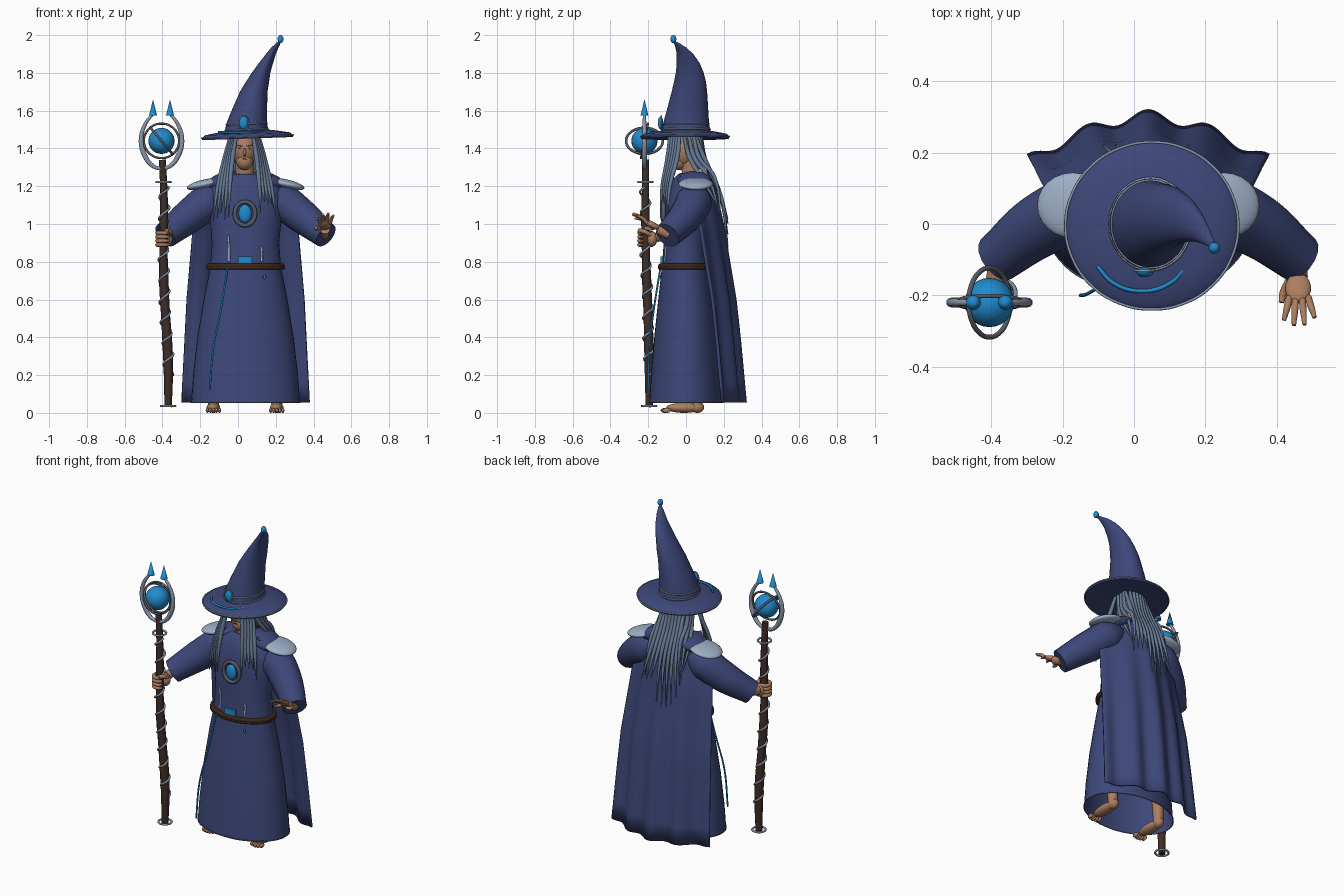
import bpy, bmesh, math, random
from math import sin, cos, pi
from mathutils import Vector, Matrix

random.seed(4)
if "Cube" in bpy.data.objects:
    bpy.data.objects.remove(bpy.data.objects["Cube"], do_unlink=True)


def mat(name, *rgb):
    m = bpy.data.materials.new(name)
    m.use_nodes = True
    m.diffuse_color = (*rgb, 1)
    m.node_tree.nodes["Principled BSDF"].inputs["Base Color"].default_value = (*rgb, 1)
    return m


NAVY = mat("navy cloth", .047, .064, .19)
BLUE = mat("bright blue", .015, .26, .62)
PALE = mat("pale cloth", .34, .43, .57)
HAIR = mat("grey blue hair", .13, .19, .29)
METAL = mat("grey metal", .25, .31, .41)
DARK = mat("dark metal", .09, .105, .13)
SKIN = mat("skin", .41, .21, .12)
WOOD = mat("dark wood", .05, .027, .02)
LEATHER = mat("brown leather", .045, .019, .009)
CX = .04  # body centre line


def finish(name, bm, material, angle=45):
    me = bpy.data.meshes.new(name)
    bmesh.ops.recalc_face_normals(bm, faces=bm.faces)
    bm.to_mesh(me)
    bm.free()
    ob = bpy.data.objects.new(name, me)
    bpy.context.collection.objects.link(ob)
    me.materials.append(material)
    bpy.ops.object.select_all(action='DESELECT')
    ob.select_set(True)
    bpy.context.view_layer.objects.active = ob
    bpy.ops.object.shade_smooth_by_angle(angle=math.radians(angle))
    return ob


def loft(name, rings, material, segs=40, caps=(False, False), tilt=0.0):
    """Skin elliptical rings given as (cx, cy, z, rx, ry)."""
    bm = bmesh.new()
    loops = []
    for cx, cy, z, rx, ry in rings:
        loops.append([bm.verts.new((cx + rx * cos(2 * pi * i / segs), cy + ry * sin(2 * pi * i / segs),
                                    z + tilt * rx * cos(2 * pi * i / segs))) for i in range(segs)])
    for a, b in zip(loops, loops[1:]):
        for i in range(segs):
            j = (i + 1) % segs
            bm.faces.new((a[i], a[j], b[j], b[i]))
    for cap, loop in zip(caps, (loops[0], loops[-1])):
        if cap:
            bm.faces.new(loop)
    return finish(name, bm, material)


def tube(name, pts, r, material, radii=None, closed=False, res=3, steps=6):
    cu = bpy.data.curves.new(name, 'CURVE')
    cu.dimensions = '3D'
    cu.bevel_depth, cu.bevel_resolution, cu.resolution_u = r, res, steps
    cu.use_fill_caps = True
    sp = cu.splines.new('BEZIER')
    sp.bezier_points.add(len(pts) - 1)
    for i, (bp, p) in enumerate(zip(sp.bezier_points, pts)):
        bp.co = p
        bp.handle_left_type = bp.handle_right_type = 'AUTO'
        bp.radius = radii[i] if radii else 1
    sp.use_cyclic_u = closed
    cu.materials.append(material)
    ob = bpy.data.objects.new(name, cu)
    bpy.context.collection.objects.link(ob)
    return ob


def ring(name, c, rx, ry, r, material, rot=(0, 0, 0), n=12):
    ob = tube(name, [(rx * cos(2 * pi * i / n), ry * sin(2 * pi * i / n), 0) for i in range(n)],
              r, material, closed=True)
    ob.location, ob.rotation_euler = c, rot


def ball(name, c, s, material, rot=(0, 0, 0)):
    bm = bmesh.new()
    bmesh.ops.create_uvsphere(bm, u_segments=24, v_segments=14, radius=1)
    bmesh.ops.scale(bm, vec=s, verts=bm.verts)
    ob = finish(name, bm, material, 60)
    ob.location, ob.rotation_euler = c, rot


def cone(name, c, r, h, material):
    bm = bmesh.new()
    bmesh.ops.create_cone(bm, cap_ends=True, segments=16, radius1=r, radius2=0, depth=h)
    finish(name, bm, material).location = c


# Robe and belt
loft("robe", [(CX, 0, .055, .288, .195), (CX, 0, .2, .278, .185), (CX, 0, .4, .255, .168),
              (CX, 0, .6, .222, .147), (CX, -.003, .77, .188, .125), (CX, 0, .9, .178, .118),
              (CX, .005, 1.03, .19, .12), (CX, .015, 1.13, .2, .12), (CX, .03, 1.2, .19, .112),
              (CX, .035, 1.24, .145, .1), (CX, .035, 1.265, .09, .075)], NAVY)
ring("hem_trim", (CX, 0, .055), .288, .195, .003, DARK)
ring("belt", (CX, -.005, .777), .193, .128, .015, LEATHER)
ring("belt_cord", (CX, -.005, .768), .2, .135, .009, LEATHER)
bm = bmesh.new()
bmesh.ops.create_cube(bm, size=1, matrix=Matrix.Translation((.037, -.128, .81)) @ Matrix.Diagonal((.075, .016, .036, 1)))
finish("buckle", bm, BLUE)
tube("hanging_cord", [(-.055, -.135, .77), (-.09, -.17, .55), (-.13, -.195, .35), (-.15, -.2, .12)], .005, BLUE)
ball("belt_bead", (.14, -.135, .72), (.007, .005, .011), BLUE)
for x, top in ((-.047, .94), (.125, .88)):
    tube("robe_stitch", [(x, -.113, .8), (x, -.108, .86), (x - .004, -.11, top)], .006, PALE)

# Chest medallion
ball("chest_gem", (.037, -.12, 1.055), (.034, .018, .048), BLUE)
ring("gem_ring", (.037, -.118, 1.055), .054, .062, .011, DARK, (pi / 2, 0, 0))

# Cape with folds that deepen toward the hem
bm = bmesh.new()
NU, NV = 56, 20
profile = [(1.265, .12, .09), (1.2, .21, .15), (1.0, .275, .19), (.6, .31, .25), (.055, .338, .3)]
grid = []
for j in range(NV + 1):
    t = j / NV * (len(profile) - 1)
    k = min(int(t), len(profile) - 2)
    z, w, back = Vector(profile[k]).lerp(Vector(profile[k + 1]), t - k)
    fold = .016 * min(1, (1.27 - z) / .9)
    row = []
    for i in range(NU + 1):
        u = 2 * i / NU - 1
        y = back - .125 * abs(u) ** 1.6 + fold * cos(u * 4 * pi)
        row.append(bm.verts.new((CX + w * u, y, z)))
    grid.append(row)
for a, b in zip(grid, grid[1:]):
    for i in range(NU):
        bm.faces.new((a[i], a[i + 1], b[i + 1], b[i]))
cape = finish("cape", bm, NAVY)
mod = cape.modifiers.new("thickness", 'SOLIDIFY')
mod.thickness, mod.offset = .012, 0

# Sleeves and shoulder pads
for side, s in (("left", 1), ("right", -1)):
    tube(side + "_sleeve", [(CX + s * .1, .045, 1.165), (CX + s * .2, .04, 1.115), (CX + s * .3, -.003, 1.04),
                            (CX + s * .425, -.098, .94)], 1, NAVY, [.06, .098, .09, .07], res=6, steps=8)
    ball(side + "_shoulder_pad", (CX + s * .212, .052, 1.212), (.102, .092, .025), PALE, (0, s * .22, 0))
    ball(side + "_collar", (CX + s * .125, .045, 1.23), (.095, .09, .04), NAVY, (0, s * .38, 0))

# Bare legs and feet
for side, x in (("left", .205), ("right", -.13)):
    tube(side + "_leg", [(x, .06, .035), (x, .05, .2), (x * .7, .02, .5)], .032, SKIN, [.9, 1.1, 1.5])
    ball(side + "_foot", (x, -.01, .027), (.036, .095, .027), SKIN)
    ball(side + "_heel", (x, .06, .03), (.03, .036, .03), SKIN)
    for i in range(5):
        ball(side + "_toe", (x + (i - 2) * .016, -.1 - .012 * cos((i - 2) * .7), .013), (.009, .022, .013), SKIN)

# Head and face
HX = .035
ball("head", (HX, -.005, 1.395), (.066, .078, .095), SKIN)
tube("neck", [(HX, .03, 1.23), (HX, .015, 1.38)], .05, SKIN)
ball("jaw", (HX, -.035, 1.335), (.045, .044, .05), SKIN)
ball("nose", (HX, -.085, 1.38), (.008, .014, .022), SKIN)
ball("mouth", (HX, -.077, 1.343), (.015, .004, .003), LEATHER)
for s in (-1, 1):
    ball("eye", (HX + s * .024, -.074, 1.4), (.008, .005, .004), DARK)
    tube("eyebrow", [(HX + s * .012, -.081, 1.412), (HX + s * .036, -.07, 1.417)], .003, HAIR)


# Long hair strands
def strand(name, *pts):
    tube(name, pts, .012, HAIR, [.8, 1.1, .9, .2], res=2)


for s in (-1, 1):
    for i in range(5):
        f = i / 4
        strand("front_hair", (HX + s * (.045 + .03 * f), -.085 + .05 * f, 1.465),
               (HX + s * (.062 + .04 * f), -.095 + .05 * f, 1.36),
               (HX + s * (.078 + .064 * f), -.125 + .04 * f, 1.2),
               (HX + s * (.085 + .08 * f), -.135 + .035 * f, 1.01 + random.uniform(0, .12)))
    for i in range(3):
        f = i / 2
        strand("side_hair", (HX + s * .075, -.01 + .05 * f, 1.465), (HX + s * .09, .02 + .05 * f, 1.35),
               (HX + s * (.12 - .02 * f), .08 + .07 * f, 1.25), (HX + s * (.13 - .01 * f), .185, 1.07 - .06 * f))
for i in range(8):
    f = i / 3.5 - 1
    strand("back_hair", (HX + .07 * f, .08 - .03 * f * f, 1.465), (HX + .075 * f, .1, 1.34),
           (HX + .09 * f, .18, 1.16), (HX + .12 * f, .222, .84 + random.uniform(0, .2)))

# Hat
BX = .05
loft("hat_brim", [(BX, 0, 1.498, .1, .1), (BX, 0, 1.487, .17, .165), (BX, -.003, 1.477, .225, .22),
                  (BX, -.005, 1.462, .243, .235), (BX, -.005, 1.452, .24, .232), (BX, 0, 1.458, .2, .195),
                  (BX, 0, 1.466, .06, .06)], NAVY, 48, (False, True), tilt=.035)
ring("brim_trim", (BX, -.005, 1.463), .242, .234, .004, METAL, (0, -.035, 0), 16)
loft("hat_cone", [(.046, .0, 1.48, .118, .132), (.046, 0, 1.53, .108, .122), (.06, .008, 1.6, .094, .11),
                  (.083, .018, 1.7, .073, .094), (.102, .021, 1.75, .062, .085), (.122, .02, 1.8, .049, .074),
                  (.147, .012, 1.85, .038, .061), (.174, -.005, 1.9, .026, .044),
                  (.196, -.028, 1.935, .019, .028), (.214, -.05, 1.958, .011, .014),
                  (.223, -.064, 1.97, .004, .004)], NAVY, 32, (False, True))
ball("hat_bead", (.225, -.067, 1.979), (.016, .016, .021), BLUE)
ring("hat_band_upper", (.046, 0, 1.53), .108, .122, .004, METAL, (0, -.04, 0))
ring("hat_band_lower", (.046, 0, 1.5), .113, .128, .004, METAL, (0, -.04, 0))
ball("hat_gem", (.03, -.135, 1.535), (.024, .014, .034), BLUE)
ring("hat_gem_rim", (.03, -.131, 1.535), .026, .036, .004, METAL, (pi / 2, 0, 0))
tube("brim_ribbon", [(.022 + .14 * sin(a), -.06 - .128 * cos(a), 1.486) for a in (-1.1, -.6, 0, .6, 1.1)], .006, BLUE)


# Staff
def staff_at(t):
    return Vector((-.37 - .033 * t + .006 * sin(9 * t), -.195 - .022 * t + .004 * sin(7 * t), .03 + 1.31 * t))


tube("staff", [staff_at(i / 8) for i in range(9)], .023, WOOD, [.85, 1.05, 1.15, 1.05, 1.1, .95, 1, .85, .8])
wind = [staff_at(.13 + .76 * i / 72) + Vector((cos(i * pi / 4), sin(i * pi / 4), 0)) * (.026 + .003 * sin(i))
        for i in range(73)]
tube("staff_vine", wind, .006, METAL, res=2, steps=3)
for t in (.005, .91):
    ring("staff_ring", staff_at(t), .038, .038, .006, METAL)

# Staff head: orb, rings, prongs
ORB = Vector((-.405, -.22, 1.44))
ball("orb", ORB, (.069,) * 3, BLUE)
ring("orb_ring_front", ORB, .093, .093, .006, DARK, (pi / 2 - .2, 0, 0))
ring("orb_ring_tilted", ORB, .09, .097, .007, DARK, (0, .87, 0))
for s in (-1, 1):
    path = [(0, -.15), (.05, -.13), (.092, -.07), (.108, .01), (.088, .085), (.045, .145)]
    tube("prong", [ORB + Vector((s * x, 0, z)) for x, z in path], .013, METAL, [.7, .9, 1.1, 1, .8, .6])
    cone("prong_tip", ORB + Vector((s * .045, 0, .177)), .021, .085, BLUE)

# Right hand gripping the staff
G = staff_at(.68)
tube("right_wrist", [(-.375, -.08, .945), (-.388, -.155, .93)], .027, SKIN)
ball("right_palm", G + Vector((.012, .035, 0)), (.035, .027, .04), SKIN)
for i in range(4):
    tube("right_finger", [G + Vector((.034 * cos(a), .034 * sin(a), .032 - .021 * i)) for a in (1.6, 2.7, 3.8, 4.9, 5.7)],
         .011, SKIN, [1, 1, 1, .95, .7])
tube("right_thumb", [G + Vector(p) for p in ((.03, .03, .02), (.036, -.005, .038), (.015, -.035, .045))], .012, SKIN)

# Left hand open and raised
tube("left_wrist", [(.455, -.09, .945), (.46, -.15, .972)], .027, SKIN)
ball("left_palm", (.46, -.18, .995), (.036, .047, .018), SKIN, (-.45, 0, 0))
for x, y, z in ((.42, -.27, 1.03), (.448, -.284, 1.05), (.478, -.282, 1.057), (.506, -.262, 1.045)):
    base = Vector((.46 + (x - .46) * .6, -.205, 1.005))
    tip = Vector((x, y, z))
    tube("left_finger", [base, base.lerp(tip, .5) + Vector((0, 0, .008)), tip], .01, SKIN, [1, .95, .6])
tube("left_thumb", [(.435, -.16, .985), (.418, -.195, .975), (.413, -.22, .98)], .011, SKIN, [1.1, 1, .7])
